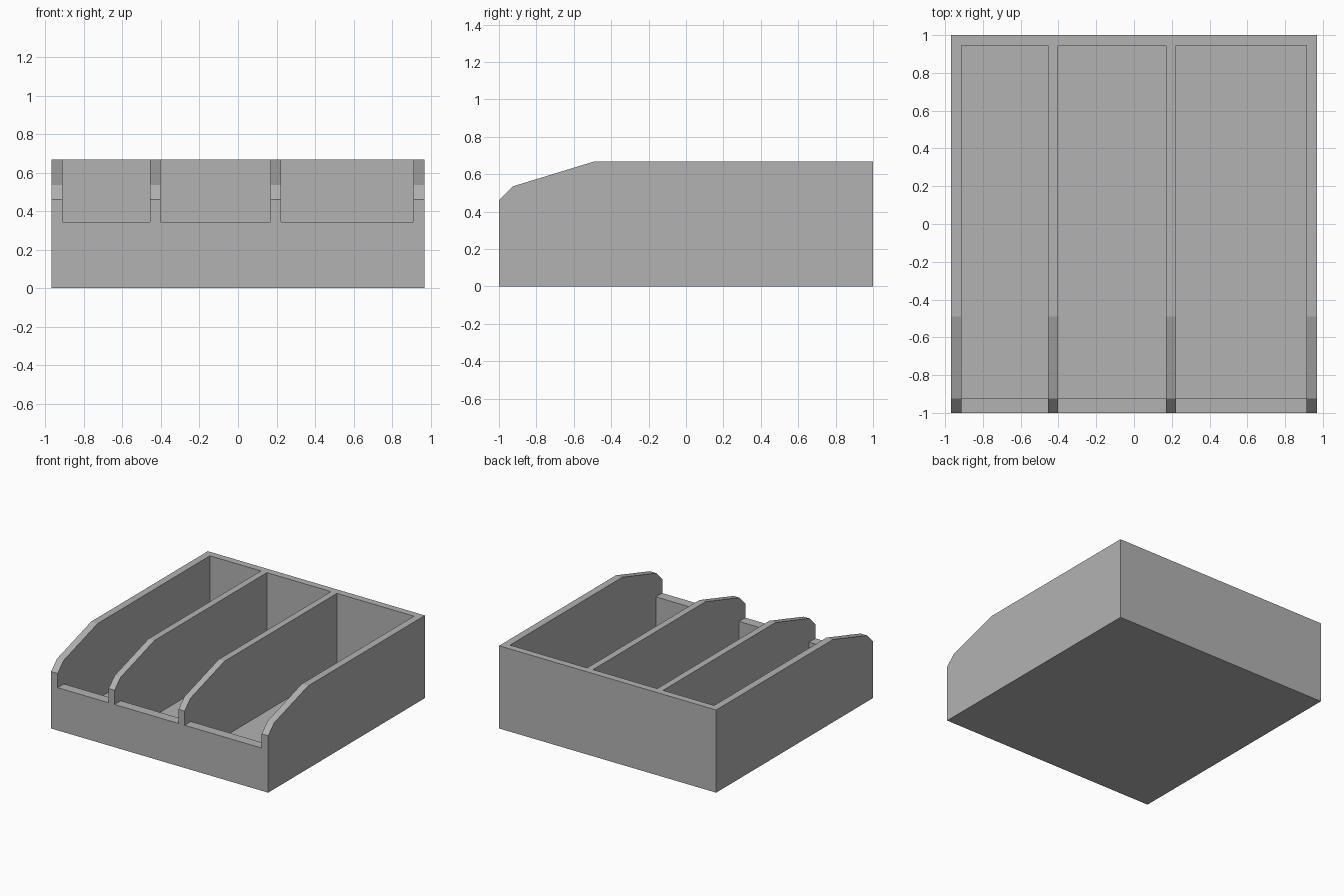
import bpy
import bmesh

if "Cube" in bpy.data.objects:
    bpy.data.objects.remove(bpy.data.objects["Cube"])

HALF_W, HEIGHT, FLOOR, LIP = 0.97, 0.668, 0.06, 0.345
FRONT_IN, BACK_IN = -0.92, 0.944
CELLS = [(-0.912, -0.456), (-0.403, 0.17), (0.223, 0.912)]

grey = bpy.data.materials.new("plain grey")
grey.diffuse_color = (0.45, 0.45, 0.45, 1)
grey.use_nodes = True
grey.node_tree.nodes["Principled BSDF"].inputs["Base Color"].default_value = grey.diffuse_color


def extrude_profile(name, profile, x0, x1):
    """Solid made by sweeping a side (y, z) profile from x0 to x1."""
    bm = bmesh.new()
    face = bm.faces.new([bm.verts.new((x0, y, z)) for y, z in profile])
    swept = bmesh.ops.extrude_face_region(bm, geom=[face])["geom"]
    bmesh.ops.translate(bm, vec=(x1 - x0, 0, 0),
                        verts=[v for v in swept if isinstance(v, bmesh.types.BMVert)])
    bmesh.ops.recalc_face_normals(bm, faces=bm.faces)
    mesh = bpy.data.meshes.new(name)
    bm.to_mesh(mesh)
    bm.free()
    mesh.materials.append(grey)
    obj = bpy.data.objects.new(name, mesh)
    bpy.context.collection.objects.link(obj)
    return obj


# Tray body with the sloped front shoulders
tray = extrude_profile("divided_tray", [
    (-1, 0), (1, 0), (1, HEIGHT), (-0.49, HEIGHT), (-0.925, 0.535), (-1, 0.46)],
    -HALF_W, HALF_W)

# Compartments, each open at the front above a low lip
for x0, x1 in CELLS:
    cutter = extrude_profile("compartment_cutter", [
        (-1.1, LIP), (FRONT_IN, LIP), (FRONT_IN, FLOOR),
        (BACK_IN, FLOOR), (BACK_IN, 1), (-1.1, 1)], x0, x1)
    cutter.hide_render = True
    cut = tray.modifiers.new("compartment", "BOOLEAN")
    cut.operation, cut.solver, cut.object = "DIFFERENCE", "EXACT", cutter
    bpy.context.view_layer.objects.active = tray
    bpy.ops.object.modifier_apply(modifier=cut.name)
    bpy.data.objects.remove(cutter)
